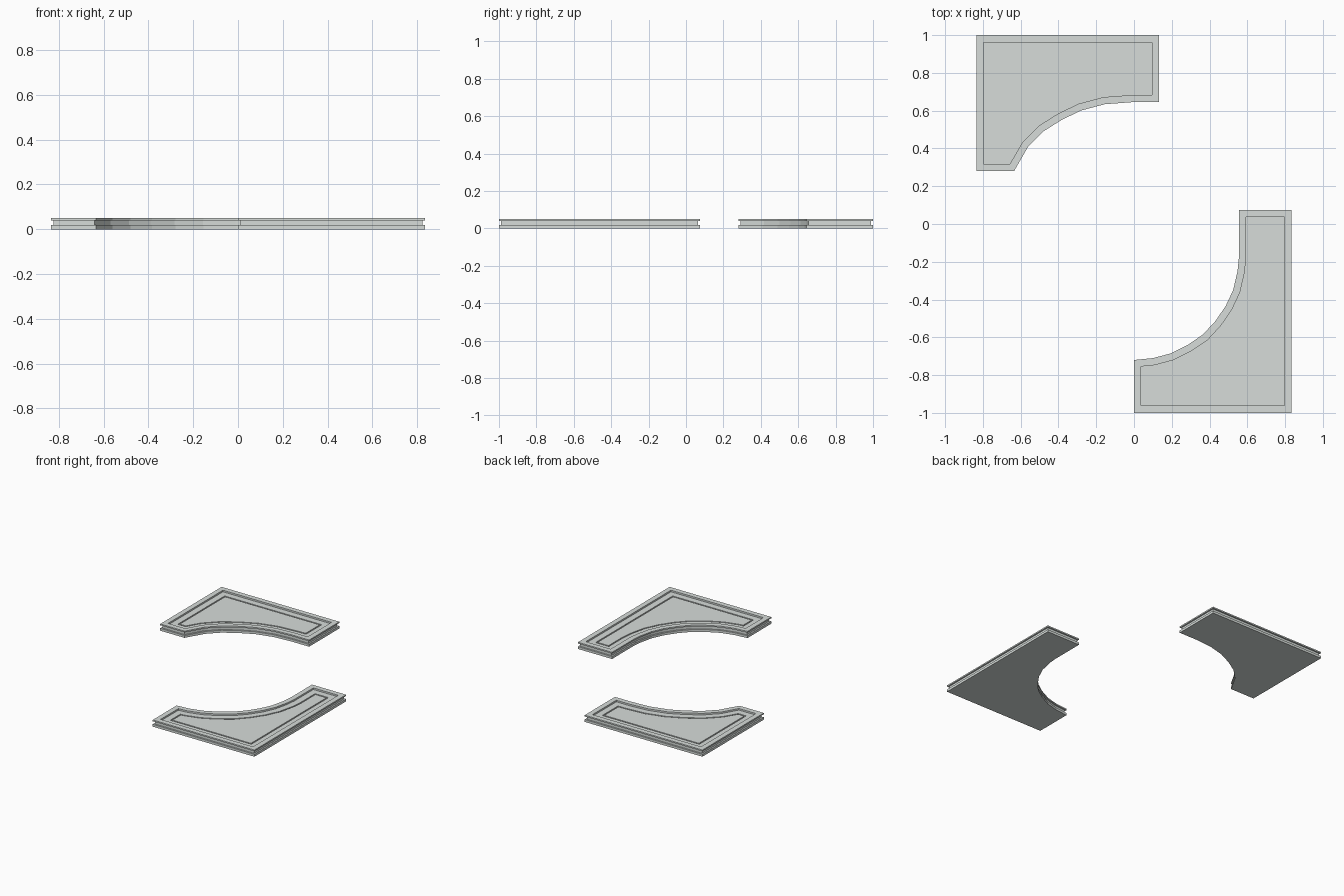
import bpy, bmesh
from mathutils import Vector

if "Cube" in bpy.data.objects:
    bpy.data.objects.remove(bpy.data.objects["Cube"])

# Plan outlines, counter-clockwise
PLATE_BACK = [(.132, 1), (-.835, 1), (-.835, .28), (-.635, .28), (-.56, .41), (-.48, .49),
              (-.385, .55), (-.28, .601), (-.155, .634), (-.01, .645), (.132, .645)]
PLATE_FRONT = [(0, -1), (.835, -1), (.835, .075), (.555, .075), (.555, -.18), (.548, -.25),
               (.525, -.35), (.485, -.435), (.43, -.515), (.365, -.585), (.285, -.64),
               (.195, -.685), (.1, -.71), (0, -.72)]

# Cross-section (inset, height): flanged edge, raised lip, shallow groove around the panel
RIM = [(0, 0), (0, .018), (.011, .018), (.011, .04), (0, .04), (0, .05),
       (.038, .05), (.038, .038), (.085, .038), (.085, .032), (.095, .032), (.095, .038)]


def inset(points, d):
    """Mitred inward offset of a counter-clockwise outline."""
    pts = [Vector(p) for p in points]
    result = []
    for i, p in enumerate(pts):
        a = (p - pts[i - 1]).normalized()
        b = (pts[(i + 1) % len(pts)] - p).normalized()
        na, nb = Vector((-a.y, a.x)), Vector((-b.y, b.x))
        result.append(p + (na + nb) * d / (1 + na.dot(nb)))
    return result


stone = bpy.data.materials.new("pale_grey_green")
stone.diffuse_color = (.68, .72, .70, 1)
stone.use_nodes = True
stone.node_tree.nodes["Principled BSDF"].inputs["Base Color"].default_value = stone.diffuse_color


def build_plate(name, outline):
    bm = bmesh.new()
    rings = [[bm.verts.new((p.x, p.y, z)) for p in inset(outline, d)] for d, z in RIM]
    n = len(outline)
    for low, high in zip(rings, rings[1:]):
        for i in range(n):
            j = (i + 1) % n
            bm.faces.new((low[i], low[j], high[j], high[i]))
    bm.faces.new(rings[0][::-1])   # underside
    bm.faces.new(rings[-1])        # top panel
    bmesh.ops.recalc_face_normals(bm, faces=bm.faces)
    mesh = bpy.data.meshes.new(name)
    bm.to_mesh(mesh)
    bm.free()
    mesh.materials.append(stone)
    obj = bpy.data.objects.new(name, mesh)
    bpy.context.collection.objects.link(obj)


build_plate("back_curved_plate", PLATE_BACK)
build_plate("front_curved_plate", PLATE_FRONT)
